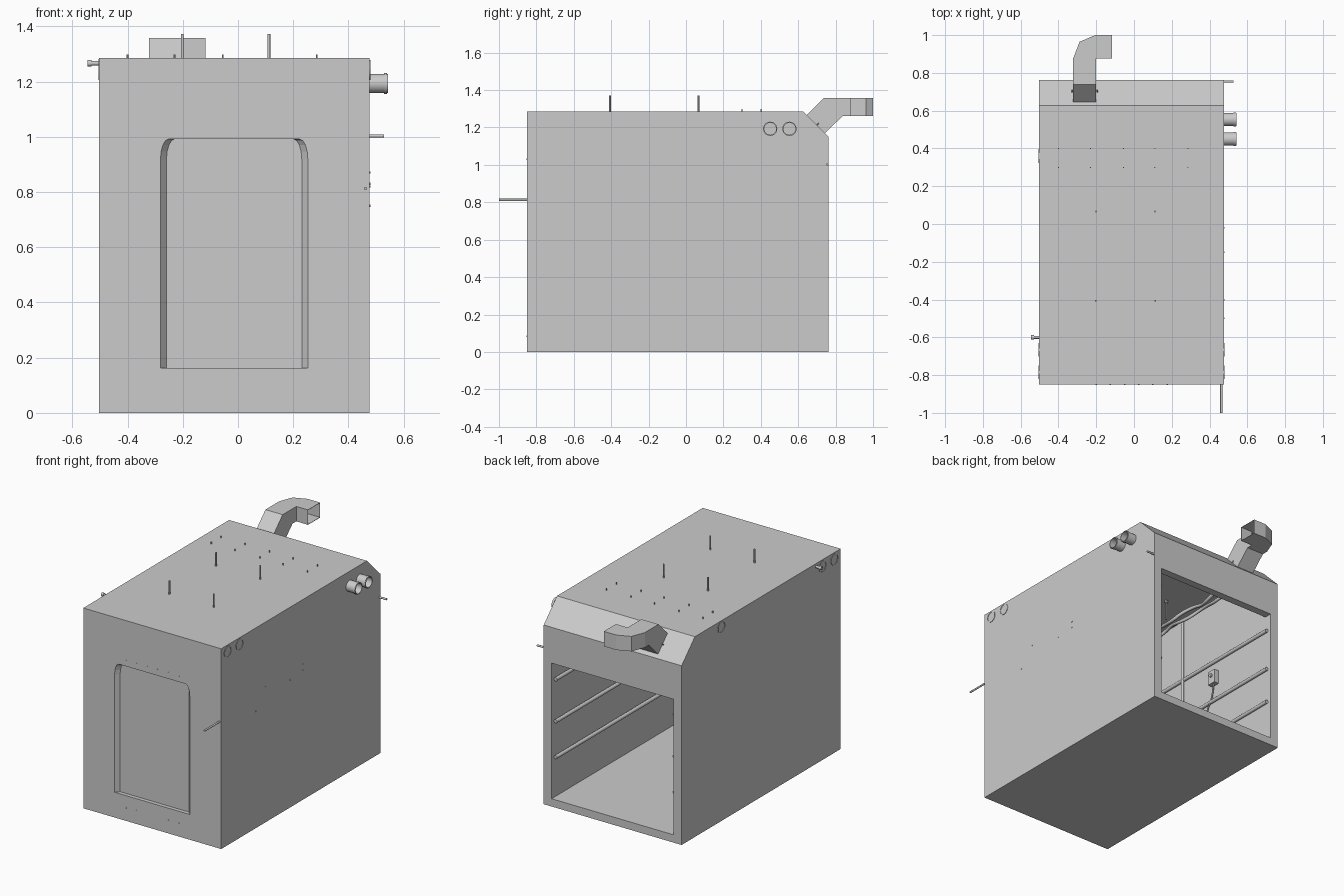
import bpy, bmesh, math
from mathutils import Vector

if "Cube" in bpy.data.objects:
    bpy.data.objects.remove(bpy.data.objects["Cube"])

XL, XR, YF, YB, ZT = -0.503, 0.476, -0.85, 0.763, 1.285
WALL = 0.056


def mesh_obj(name, verts, faces):
    bm = bmesh.new()
    vs = [bm.verts.new(v) for v in verts]
    for f in faces:
        bm.faces.new([vs[i] for i in f])
    bmesh.ops.recalc_face_normals(bm, faces=bm.faces)
    me = bpy.data.meshes.new(name)
    bm.to_mesh(me)
    bm.free()
    ob = bpy.data.objects.new(name, me)
    bpy.context.collection.objects.link(ob)
    return ob


def loft(name, loops, cap=True):
    n = len(loops[0])
    faces = [(k * n + i, k * n + (i + 1) % n, (k + 1) * n + (i + 1) % n, (k + 1) * n + i)
             for k in range(len(loops) - 1) for i in range(n)]
    if cap:
        last = (len(loops) - 1) * n
        faces += [tuple(range(n)), tuple(range(last, last + n))]
    return mesh_obj(name, [v for lp in loops for v in lp], faces)


def box(name, x0, x1, y0, y1, z0, z1):
    return loft(name, [[(x, y0, z0), (x, y1, z0), (x, y1, z1), (x, y0, z1)] for x in (x0, x1)])


def smooth(ob):
    bpy.ops.object.select_all(action='DESELECT')
    bpy.context.view_layer.objects.active = ob
    ob.select_set(True)
    bpy.ops.object.shade_smooth_by_angle(angle=math.radians(40))


def rod(name, a, b, r, n=12, wall=0):
    # round bar, or an open hollow pipe when wall is given
    a, b = Vector(a), Vector(b)
    q = (b - a).to_track_quat('Z', 'Y')
    ring = [q @ Vector((r * math.cos(t), r * math.sin(t), 0))
            for t in (2 * math.pi * i / n for i in range(n))]
    if wall:
        inner = [v * (1 - wall / r) for v in ring]
        loops = [[a + v for v in inner], [a + v for v in ring], [b + v for v in ring],
                 [b + v for v in inner], [a + v for v in inner]]
        ob = loft(name, loops, cap=False)
    else:
        ob = loft(name, [[a + v for v in ring], [b + v for v in ring]])
    smooth(ob)
    return ob


def hose(name, pts, r):
    cu = bpy.data.curves.new(name, 'CURVE')
    cu.dimensions = '3D'
    cu.bevel_depth, cu.bevel_resolution, cu.resolution_u = r, 2, 6
    sp = cu.splines.new('NURBS')
    sp.points.add(len(pts) - 1)
    for p, c in zip(sp.points, pts):
        p.co = (*c, 1)
    sp.use_endpoint_u = True
    sp.order_u = 3
    ob = bpy.data.objects.new(name, cu)
    bpy.context.collection.objects.link(ob)
    bpy.ops.object.select_all(action='DESELECT')
    bpy.context.view_layer.objects.active = ob
    ob.select_set(True)
    bpy.ops.object.convert(target='MESH')


def cut(ob, cutter):
    m = ob.modifiers.new('cut', 'BOOLEAN')
    m.operation, m.solver, m.object = 'DIFFERENCE', 'EXACT', cutter
    bpy.context.view_layer.objects.active = ob
    bpy.ops.object.modifier_apply(modifier=m.name)
    bpy.data.objects.remove(cutter)


# cabin shell with a sloped rear top edge
def profile(d):
    k = d * 0.414
    return [(YF + d, d), (YB - d, d), (YB - d, 1.15 - k),
            (0.628 - k, ZT - d), (YF + d, ZT - d)]


cabin = loft('cabin_shell', [[(x, y, z) for y, z in profile(0)] for x in (XL, XR)])
cut(cabin, loft('cavity', [[(x, y, z) for y, z in profile(0.05)]
                           for x in (XL + WALL, XR - WALL)]))
cut(cabin, box('rear_opening', XL + WALL, XR - WALL, 0.6, 0.9, 0.05, 0.92))


# recessed front door with sloping jambs and rounded top corners
def door_loop(y, ins):
    x0, x1, z0, z1 = -0.281 + ins, 0.253 - ins, 0.162, 0.992
    pts = [(x0, y, z0), (x1, y, z0)]
    for cx, s, order in ((x1, 1, range(5)), (x0, -1, range(4, -1, -1))):
        for i in order:
            t = math.radians(i * 22.5)
            pts.append((cx - s * 0.03 * (1 - math.cos(t)), y, z1 - 0.075 * (1 - math.sin(t))))
    return pts


cut(cabin, loft('door_recess', [door_loop(YF - 0.025, -0.022), door_loop(YF + 0.025, 0.022)]))

# square exhaust duct: out of the slope, level, then an elbow to +x
def section(outer, inner, zt, zb):
    return [(*outer, zt), (*inner, zt), (*inner, zb), (*outer, zb)]


A, B = -0.322, -0.2
loops = [[(A, .645, 1.265), (B, .645, 1.265), (B, .742, 1.168), (A, .742, 1.168)],
         [(A, .738, 1.358), (B, .738, 1.358), (B, .838, 1.262), (A, .838, 1.262)]]
for o, i in (((A, .877), (B, .877)), ((-.288, .965), (B, .877)),
             ((-.205, 1.0), (-.198, .877)), ((-.117, 1.0), (-.117, .877))):
    loops.append(section(o, i, 1.358, 1.262))
duct = loft('exhaust_duct', loops, cap=False)
sol = duct.modifiers.new('wall', 'SOLIDIFY')
sol.thickness, sol.offset = 0.003, -1
for x in (A - 0.006, B + 0.006):
    rod('duct_bolt', (x, .695, 1.21), (x, .71, 1.225), 0.004, 8)

# side pipes and flush ports
for y in (0.45, 0.553):
    rod('side_pipe', (XR - 0.06, y, 1.193), (0.543, y, 1.193), 0.035, 24, 0.003)
    rod('pipe_collar', (0.528, y, 1.193), (0.54, y, 1.193), 0.038, 24, 0.004)
for x, s in ((XL, -1), (XR, 1)):
    for y in (-0.785, -0.665):
        rod('port_ring', (x - s * 0.06, y, 1.242), (x + s * 0.003, y, 1.242), 0.036, 24, 0.004)
rod('port_ring', (XL + 0.06, 0.36, 1.245), (XL - 0.003, 0.36, 1.245), 0.036, 24, 0.004)
rod('left_spigot', (XL + 0.06, -0.6, 1.266), (-0.545, -0.6, 1.266), 0.008, 12, 0.002)
rod('spigot_collar', (-0.545, -0.6, 1.266), (-0.53, -0.6, 1.266), 0.012, 12, 0.004)
rod('right_spigot', (XR - 0.06, 0.755, 1.003), (0.528, 0.755, 1.003), 0.006)
rod('front_lever', (0.462, YF + 0.05, 0.813), (0.462, -1.0, 0.813), 0.006)

# threaded rods through the roof
for x in (-0.202, 0.112):
    for y in (-0.407, 0.066):
        rod('roof_rod', (x, y, 1.1), (x, y, 1.372), 0.005)
        rod('roof_rod_nut', (x, y, 1.215), (x, y, 1.228), 0.012, 6)

# small fixing bolts on roof, front and sides
for x in (-0.4, -0.23, -0.055, 0.11, 0.285):
    for y in (0.3, 0.4):
        rod('roof_bolt', (x, y, 1.27), (x, y, 1.298), 0.003, 8)
for i in range(6):
    x = -0.2 + i * 0.075
    for z in (0.085, 1.03):
        rod('front_bolt', (x, YF + 0.02, z), (x, YF - 0.002, z), 0.004, 8)
for y, z in ((-0.5, .75), (-0.4, .87), (-0.15, .82), (-0.02, .87), (-0.02, .83)):
    rod('side_bolt', (XR - 0.02, y, z), (XR + 0.003, y, z), 0.004, 8)

# rails along both inner side walls
for z in (0.31, 0.54, 0.81):
    for x, s in ((XL + WALL, 1), (XR - WALL, -1)):
        rod('wall_rail', (x + s * 0.012, YF + 0.06, z), (x + s * 0.012, 0.74, z), 0.012)

# inner post, hoses under the roof, switch box with cable
wx = XL + WALL
rod('inner_post', (wx + 0.02, -0.05, 0.05), (wx + 0.02, -0.05, 1.235), 0.01)
for k in range(2):
    hose('roof_hose', [(wx + 0.06 + 0.05 * k + 0.02 * math.sin(i * 1.5), -0.45 + i * 0.085,
                        1.19 + 0.02 * math.cos(i * 1.7 + k)) for i in range(11)], 0.011)
box('switch_box', wx, wx + 0.035, 0.21, 0.27, 0.65, 0.74)
rod('switch_button', (wx + 0.03, 0.24, 0.705), (wx + 0.045, 0.24, 0.705), 0.012)
hose('switch_cable', [(wx + 0.015, 0.24, 0.66), (wx + 0.015, 0.23, 0.56),
                      (wx + 0.02, 0.17, 0.48), (wx + 0.012, 0.16, 0.36)], 0.005)
